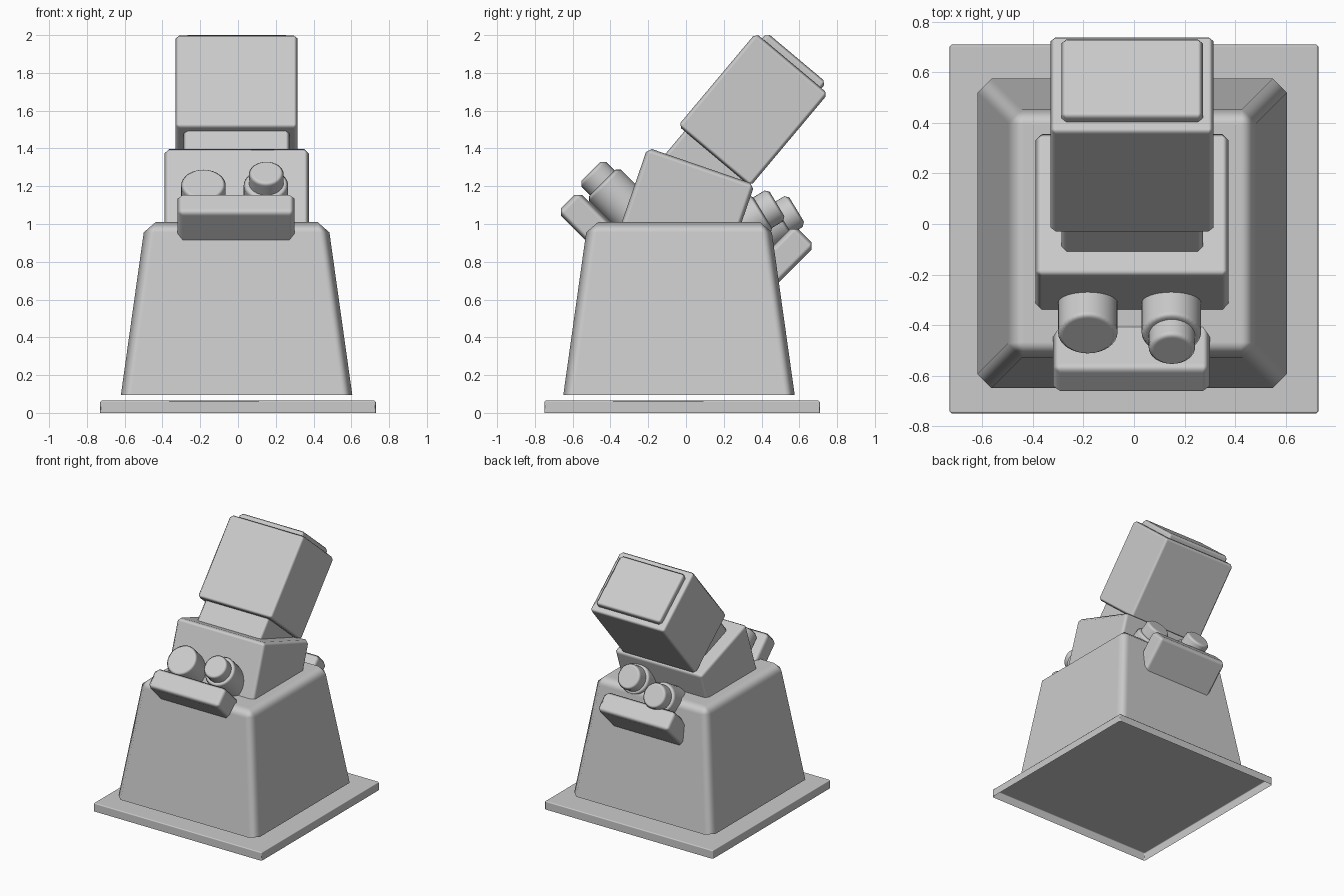
import bpy, bmesh
from math import radians
from mathutils import Matrix, Vector

if "Cube" in bpy.data.objects:
    bpy.data.objects.remove(bpy.data.objects["Cube"])


def finish(name, bm, bevel, angle=30):
    """Make the object and soften its sharp edges with a one-step chamfer."""
    bmesh.ops.recalc_face_normals(bm, faces=bm.faces)
    mesh = bpy.data.meshes.new(name)
    bm.to_mesh(mesh)
    bm.free()
    for p in mesh.polygons:
        p.use_smooth = True
    obj = bpy.data.objects.new(name, mesh)
    bpy.context.collection.objects.link(obj)
    mod = obj.modifiers.new("chamfer", 'BEVEL')
    mod.width = bevel
    mod.segments = 1
    mod.limit_method = 'ANGLE'
    mod.angle_limit = radians(angle)
    mod.harden_normals = True
    return obj


def place(bm, tip, tilt):
    """Local origin is the outer end; the part runs inwards along -z."""
    m = Matrix.Translation(Vector(tip)) @ Matrix.Rotation(radians(tilt), 4, 'X')
    bmesh.ops.transform(bm, matrix=m, verts=bm.verts)


def box(name, tip, size, tilt=0, bevel=0.02, top=1.0, open_bottom=False):
    bm = bmesh.new()
    bmesh.ops.create_cube(bm, size=1)
    for v in bm.verts:
        k = top if v.co.z > 0 else 1
        v.co = (v.co.x * size[0] * k, v.co.y * size[1] * k, (v.co.z - 0.5) * size[2])
    if open_bottom:
        low = [f for f in bm.faces if all(v.co.z < -size[2] / 2 for v in f.verts)]
        bmesh.ops.delete(bm, geom=low, context='FACES')
    place(bm, tip, tilt)
    return finish(name, bm, bevel)


def cylinder(name, tip, radius, length, tilt, bevel=0.02):
    bm = bmesh.new()
    bmesh.ops.create_cone(bm, cap_ends=True, segments=32, radius1=radius,
                          radius2=radius, depth=length)
    bmesh.ops.translate(bm, vec=(0, 0, -length / 2), verts=bm.verts)
    place(bm, tip, tilt)
    return finish(name, bm, bevel, 45)


def along(tip, tilt, d):
    """Point moved outwards by d along a tilted part's axis."""
    return Vector(tip) + Matrix.Rotation(radians(tilt), 3, 'X') @ Vector((0, 0, d))


CX = -0.0075

# Ground plate and tapered pedestal, both open underneath
box("base_plate", (0, -0.02, 0.065), (1.46, 1.46, 0.065), bevel=0.008, open_bottom=True)
box("pedestal", (CX, -0.037, 1.01), (1.225, 1.225, 0.915), bevel=0.055,
    top=0.79, open_bottom=True)

# Tilted block on the pedestal
box("tilted_block", (CX, 0.08, 1.307), (0.765, 0.60, 0.55), -19, 0.025)

# Head with an inner core showing at both ends
head_mid = (CX, 0.355, 1.605)
box("head", along(head_mid, -40, 0.32), (0.645, 0.50, 0.64), -40, 0.02)
box("head_core", along(head_mid, -40, 0.36), (0.56, 0.41, 0.96), -40, 0.02)

# Front ledge and its two knobs
box("front_ledge", (-0.01, -0.626, 1.118), (0.62, 0.157, 0.38), 45, 0.028)
knob = (-0.443, 1.218)
for side, x in (("left", -0.183), ("right", 0.148)):
    cylinder("front_knob_" + side, (x, *knob), 0.118, 0.33, 45)
cylinder("front_knob_cap", along((0.15, *knob), 45, 0.085), 0.092, 0.15, 45)

# Rear ledge and its two stepped knobs
box("rear_ledge", (-0.005, 0.629, 0.939), (0.62, 0.157, 0.38), -45, 0.028)
for side, tip in (("left", (-0.13, 0.586, 1.076)), ("right", (0.165, 0.482, 1.106))):
    cylinder("rear_cap_" + side, tip, 0.095, 0.15, -59)
    cylinder("rear_knob_" + side, along(tip, -59, -0.09), 0.117, 0.36, -59)
